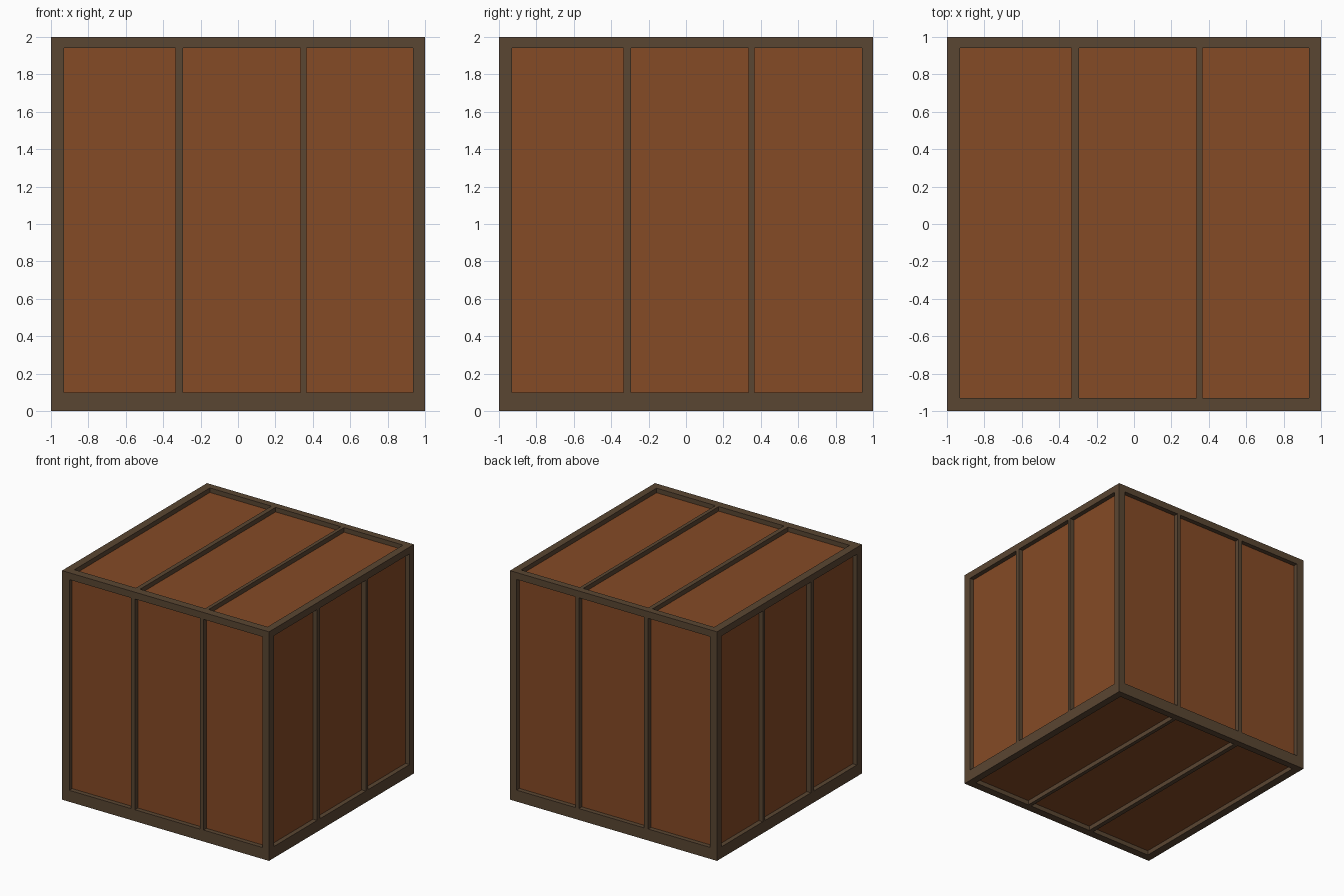
import bpy
import bmesh
from mathutils import Vector

if "Cube" in bpy.data.objects:
    bpy.data.objects.remove(bpy.data.objects["Cube"])


def material(name, color):
    m = bpy.data.materials.new(name)
    m.diffuse_color = color
    m.use_nodes = True
    m.node_tree.nodes["Principled BSDF"].inputs["Base Color"].default_value = m.diffuse_color
    return m


FRAME = material("dark_frame", (0.102, 0.061, 0.032, 1))
PANEL = material("rust_panel", (0.235, 0.069, 0.019, 1))


def box(name, x, y, z, mat):
    """Box from three (low, high) ranges."""
    bm = bmesh.new()
    bmesh.ops.create_cube(bm, size=1)
    for v in bm.verts:
        v.co = Vector([r[0] + (c + 0.5) * (r[1] - r[0]) for c, r in zip(v.co, (x, y, z))])
    mesh = bpy.data.meshes.new(name)
    bm.to_mesh(mesh)
    bm.free()
    mesh.materials.append(mat)
    ob = bpy.data.objects.new(name, mesh)
    bpy.context.collection.objects.link(ob)
    return ob


D = 0.04                                   # recess depth of the panels
EX = [(-1, -0.93), (0.936, 1)]             # frame widths on each side
EY = [(-1, -0.93), (0.94, 1)]
EZ = [(0, 0.10), (1.94, 2)]
IX, IY, IZ = [(e[0][1], e[1][0]) for e in (EX, EY, EZ)]   # openings
STRIPS = [(-0.335, -0.295), (0.335, 0.367)]

# Recessed panels on all six sides
box("panel_core", (-1 + D, 1 - D), (-1 + D, 1 - D), (D, 2 - D), PANEL)

# Corner posts and the rails fitted between them
for i in range(2):
    for j in range(2):
        box("corner_post", EX[i], EY[j], (0, 2), FRAME)
        box("side_rail", EX[i], IY, EZ[j], FRAME)
        box("front_back_rail", IX, EY[i], EZ[j], FRAME)

# Two divider strips on each face, flush with the frame
for s in STRIPS:
    for lo, hi in ((-1, -1 + D), (1 - D, 1)):
        box("front_back_divider", s, (lo, hi), IZ, FRAME)
        box("side_divider", (lo, hi), s, IZ, FRAME)
        box("top_bottom_divider", s, IY, (lo + 1, hi + 1), FRAME)
